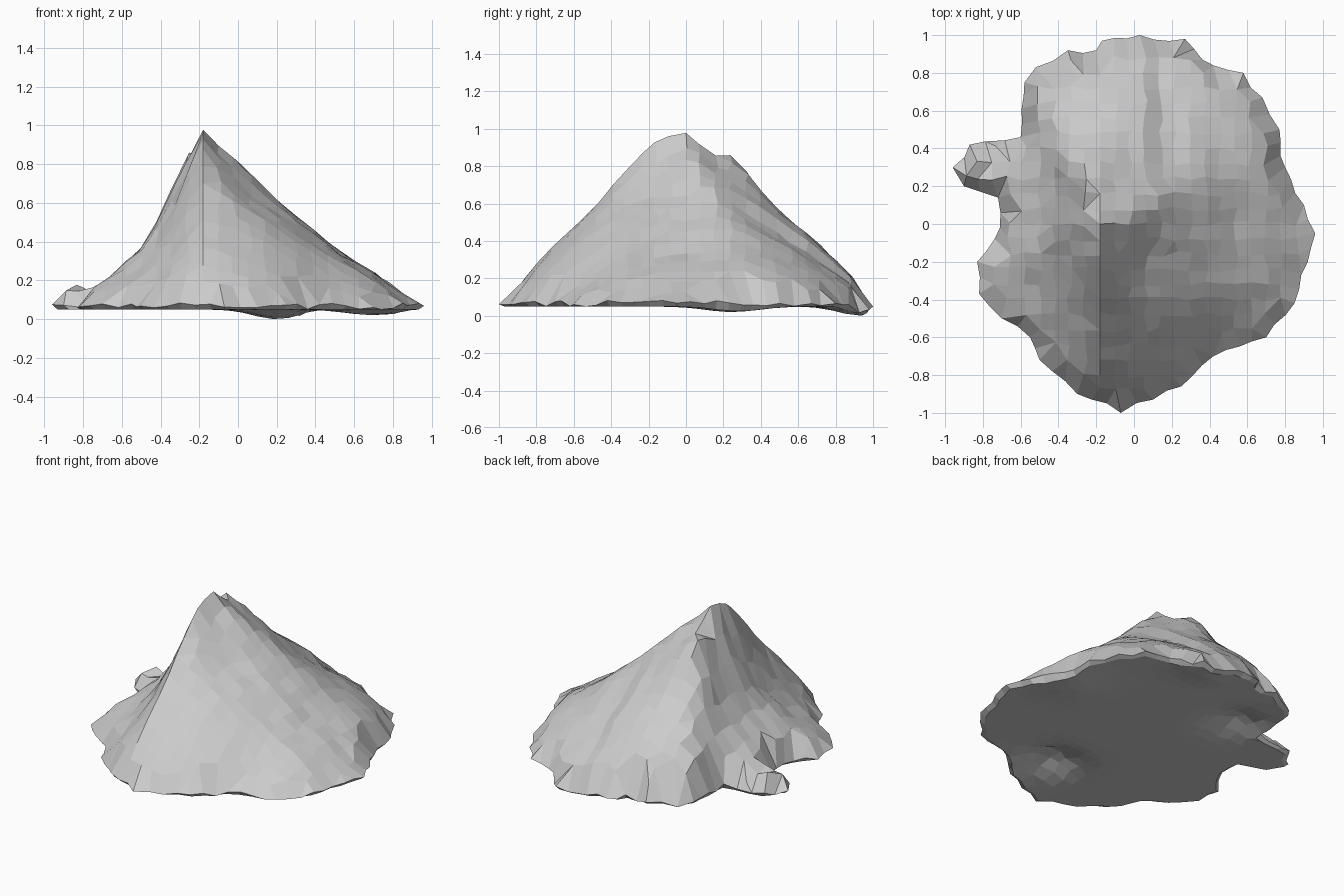
import bpy, bmesh, math, random
from mathutils import Vector
from mathutils.geometry import delaunay_2d_cdt

random.seed(7)
old = bpy.data.objects.get("Cube")
if old:
    bpy.data.objects.remove(old, do_unlink=True)

STEP = 0.08
PEAK = Vector((-0.18, 0.0))
PEAK_HEIGHT = 0.96
RIM_SCALE = 0.97

# Ground outline of the mound, counter-clockwise
OUTLINE = [
    (.96, -.05), (.9, .1), (.8, .3), (.77, .5), (.68, .67), (.58, .8), (.42, .84),
    (.27, .98), (.03, 1), (-.17, .97), (-.2, .92), (-.35, .92), (-.52, .83),
    (-.58, .75), (-.6, .46), (-.87, .42), (-.96, .3), (-.9, .2), (-.72, .14),
    (-.71, -.02), (-.83, -.2), (-.82, -.37), (-.7, -.5), (-.55, -.6), (-.5, -.72),
    (-.3, -.9), (-.07, -1), (.1, -.93), (.25, -.86), (.42, -.7), (.7, -.6),
    (.85, -.42), (.92, -.2)]

# Slope profiles on evenly spaced spokes from the peak: heights at each radius
RADII = [0, .15, .3, .5, .7, .9, 1.1]
SPOKES = [
    (.84, .67, .5, .34, .22, .09), (.86, .72, .55, .39, .26, .09),
    (.84, .7, .52, .39, .25, .07), (.83, .7, .53, .37, .22, .05),
    (.86, .78, .55, .38, .19, .04), (.87, .8, .53, .37, .11, .06),
    (.78, .52, .29, .1, .08, .07), (.71, .4, .22, .12, .08, .07),
    (.69, .38, .2, .1, .07, .07), (.68, .4, .23, .1, .07, .07),
    (.7, .42, .23, .1, .07, .07), (.85, .56, .32, .14, .07, .07),
    (.95, .8, .57, .38, .165, .05), (.87, .72, .53, .35, .145, .05),
    (.82, .64, .5, .33, .1, .06), (.82, .64, .48, .34, .22, .08)]


def spoke_height(spoke, r):
    heights = (PEAK_HEIGHT,) + SPOKES[spoke % len(SPOKES)]
    for i in range(len(RADII) - 1):
        if r <= RADII[i + 1]:
            t = (r - RADII[i]) / (RADII[i + 1] - RADII[i])
            return heights[i] + t * (heights[i + 1] - heights[i])
    return heights[-1]


def bump(p, x, y, size):
    return math.exp(-((p.x - x) ** 2 + (p.y - y) ** 2) / size ** 2)


def surface_height(p):
    d = Vector((p.x, p.y)) - PEAK
    turn = (math.atan2(d.y, d.x) / math.tau) % 1 * len(SPOKES)
    a = int(turn)
    t = turn - a
    z = (1 - t) * spoke_height(a, d.length) + t * spoke_height(a + 1, d.length)
    z += 0.1 * bump(p, -.86, .31, .06)           # knob on the side spur
    z += 0.05 * bump(p, -.25, .26, .06)          # second summit
    z += 0.04 * bump(p, -.21, -.03, .06)         # blunt summit shoulder
    if p.y > .2:                                 # step down the back slope
        z += 0.025 * bump(p, .03, .6, .3) * (1 if p.x < .08 else -1)
    return z


def top_height(p, on_rim):
    z = surface_height(p)
    if on_rim:
        z = .055 + random.uniform(-.005, .03)
        return z - .05 * bump(p, .2, .97, .2)
    return max(z, .075) + random.uniform(-.007, .007)


def base_height(p, on_rim):
    z = .05 - .05 * bump(p, .2, .94, .17) - .03 * bump(p, .7, .25, .2)
    if not on_rim:                               # hollows under the mound
        z += .09 * bump(p, .17, -.58, .17) + .07 * bump(p, -.38, .5, .15)
    return z


def rock_material():
    mat = bpy.data.materials.new("rock_grey")
    colour = (0.6, 0.6, 0.6, 1)
    mat.use_nodes = True
    mat.diffuse_color = colour
    mat.node_tree.nodes["Principled BSDF"].inputs["Base Color"].default_value = colour
    return mat


# Ragged outline, split into short edges
points = []
for i, start in enumerate(OUTLINE):
    a, b = Vector(start), Vector(OUTLINE[(i + 1) % len(OUTLINE)])
    n = max(1, round((b - a).length / STEP))
    for k in range(n):
        p = a.lerp(b, k / n)
        if k:
            p *= random.uniform(.98, 1.01)
        points.append(p)
rim_count = len(points)
rim_edges = [(i, (i + 1) % rim_count) for i in range(rim_count)]

# Jittered grid of inner points, with one straight column on the crest
for i in range(-11, 16):
    for j in range(-13, 14):
        p = PEAK + Vector((i, j)) * STEP
        if i:
            p.x += random.uniform(-.015, .015)
        if i or j:
            p.y += random.uniform(-.015, .015)
        if min((p - q).length for q in points[:rim_count]) > STEP * .7:
            points.append(p)

verts, _, faces, *_ = delaunay_2d_cdt(points, rim_edges, [], 1, 1e-5)

# Sloping top and undercut underside share one layout
bm = bmesh.new()


def add_layer(scale, height, flip):
    layer = []
    for i, v in enumerate(verts):
        p = Vector((v.x, v.y)) * scale
        layer.append(bm.verts.new((p.x, p.y, height(p, i < rim_count))))
    made = [bm.faces.new([layer[i] for i in (reversed(f) if flip else f)])
            for f in faces]
    return layer, made


top, top_faces = add_layer(1, top_height, False)
base, base_faces = add_layer(RIM_SCALE, base_height, True)
for a, b in rim_edges:
    bm.faces.new((top[b], top[a], base[a], base[b]))
bmesh.ops.delete(bm, geom=[v for v in bm.verts if not v.link_faces], context='VERTS')
bmesh.ops.join_triangles(bm, faces=top_faces + base_faces, angle_face_threshold=.7,
                         angle_shape_threshold=.9)
bmesh.ops.recalc_face_normals(bm, faces=bm.faces[:])

# Stand the mound on the ground
low = min(v.co.z for v in bm.verts)
bmesh.ops.translate(bm, verts=bm.verts[:], vec=(0, 0, -low))

mesh = bpy.data.meshes.new("rock_mound")
bm.to_mesh(mesh)
bm.free()
mesh.materials.append(rock_material())
mound = bpy.data.objects.new("rock_mound", mesh)
bpy.context.collection.objects.link(mound)
